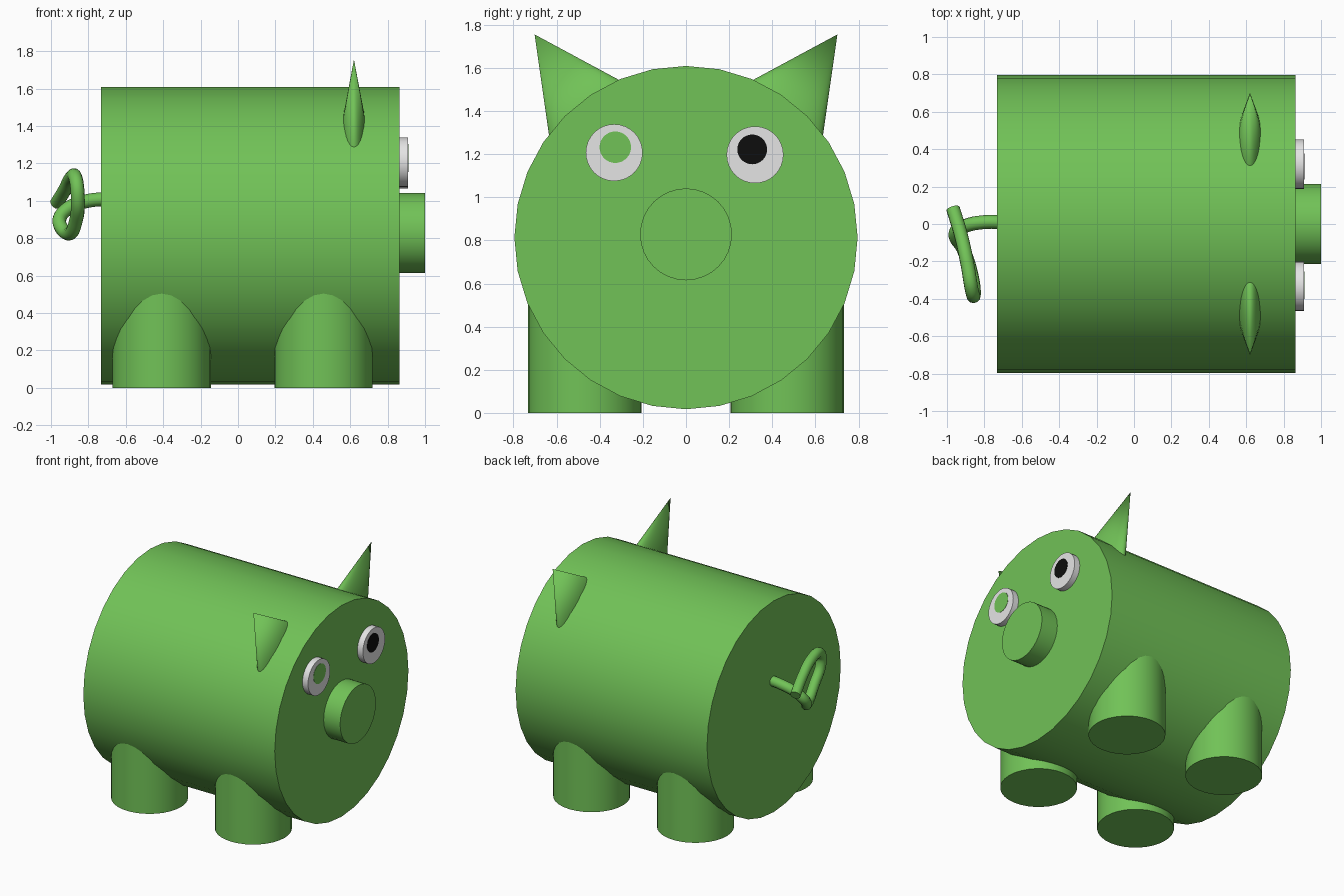
import bpy
from math import pi, radians
from mathutils import Vector, Matrix

cube = bpy.data.objects.get("Cube")
if cube:
    bpy.data.objects.remove(cube, do_unlink=True)


def material(name, color):
    mat = bpy.data.materials.new(name)
    mat.use_nodes = True
    mat.diffuse_color = (*color, 1)
    mat.node_tree.nodes["Principled BSDF"].inputs["Base Color"].default_value = (*color, 1)
    return mat


GREEN = material("leaf green", (0.165, 0.54, 0.095))
WHITE = material("eye white", (0.78, 0.78, 0.78))
BLACK = material("pupil black", (0.004, 0.004, 0.004))


def finish(obj, name, mat):
    obj.name = name
    obj.data.materials.append(mat)
    bpy.ops.object.shade_smooth_by_angle(angle=radians(35))
    return obj


def rod(name, mat, radius, start, end, sides=32):
    """Cylinder between two points."""
    a, b = Vector(start), Vector(end)
    axis = b - a
    bpy.ops.mesh.primitive_cylinder_add(
        vertices=sides, radius=radius, depth=axis.length, location=(a + b) / 2,
        rotation=axis.to_track_quat("Z", "Y").to_euler())
    return finish(bpy.context.object, name, mat)


# Barrel body and snout, facing +x
FACE = 0.863
rod("body", GREEN, 0.796, (-0.732, 0, 0.813), (FACE, 0, 0.813))
rod("snout", GREEN, 0.213, (FACE - 0.05, 0, 0.828), (1.0, 0, 0.828))

# Four legs
for end, x in (("front", 0.457), ("back", -0.408)):
    for side, s in (("left", 1), ("right", -1)):
        rod(f"{end}_{side}_leg", GREEN, 0.263, (x, 0.47 * s, 0), (x, 0.47 * s, 0.6))

# Eyes with flat pupil plates
EYE_FRONT = 0.909
for side, y, z, py, pz, pr, mat in (
        ("left", 0.32, 1.197, 0.307, 1.222, 0.069, BLACK),
        ("right", -0.333, 1.207, -0.328, 1.232, 0.073, GREEN)):
    rod(f"{side}_eye", WHITE, 0.132, (FACE - 0.03, y, z), (EYE_FRONT, y, z))
    rod(f"{side}_pupil", mat, pr, (EYE_FRONT - 0.003, py, pz), (EYE_FRONT + 0.002, py, pz))

# Flattened cone ears
EAR_LENGTH, EAR_RADIUS = 0.45, 0.227
for side, s in (("left", 1), ("right", -1)):
    tip = Vector((0.62, 0.702 * s, 1.755))
    axis = Vector((0, 0.572 * s, 0.82)).normalized()
    bpy.ops.mesh.primitive_cone_add(vertices=32, radius1=EAR_RADIUS, depth=EAR_LENGTH)
    ear = bpy.context.object
    ear.data.transform(Matrix.Diagonal((0.29, 1, 1, 1)))
    ear.location = tip - axis * EAR_LENGTH / 2
    ear.rotation_euler = (Vector((0, 0, 1)).rotation_difference(axis)).to_euler()
    finish(ear, f"{side}_ear", GREEN)

# Curly tail
path = [(-0.70, 0.01, 1.01), (-0.80, 0.01, 1.0), (-0.90, -0.01, 0.965),
        (-0.955, -0.05, 0.90), (-0.91, -0.14, 0.825), (-0.865, -0.29, 0.90),
        (-0.857, -0.385, 1.03), (-0.868, -0.35, 1.12), (-0.89, -0.22, 1.125),
        (-0.925, -0.06, 1.06), (-0.967, 0.08, 0.99)]
curve = bpy.data.curves.new("tail", "CURVE")
curve.dimensions = "3D"
curve.bevel_depth = 0.037
curve.bevel_resolution = 4
curve.resolution_u = 8
curve.use_fill_caps = True
spline = curve.splines.new("BEZIER")
spline.bezier_points.add(len(path) - 1)
for point, co in zip(spline.bezier_points, path):
    point.co = co
    point.handle_left_type = point.handle_right_type = "AUTO"
tail = bpy.data.objects.new("tail", curve)
bpy.context.collection.objects.link(tail)
bpy.ops.object.select_all(action="DESELECT")
tail.select_set(True)
bpy.context.view_layer.objects.active = tail
bpy.ops.object.convert(target="MESH")
finish(bpy.context.object, "tail", GREEN)
